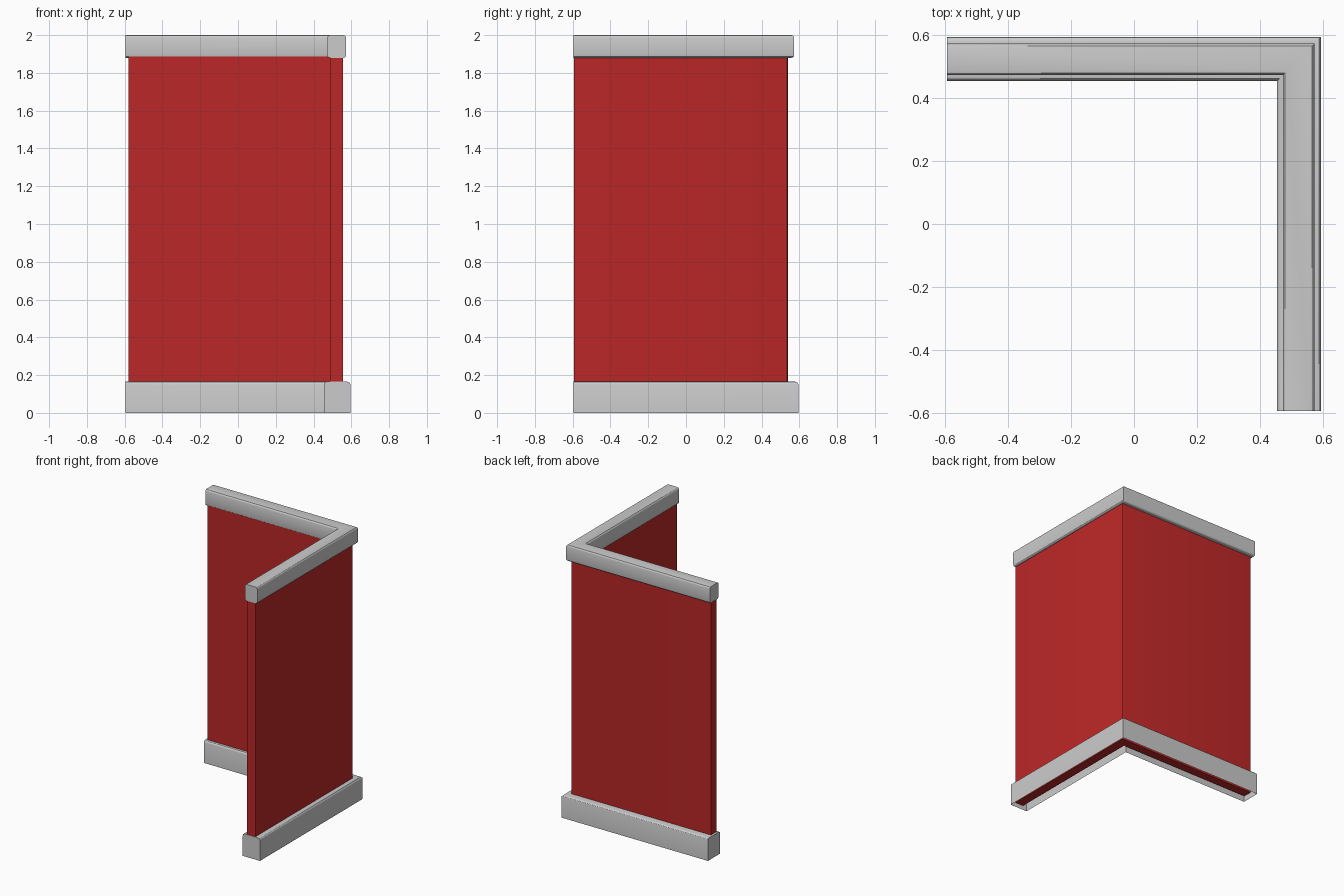
import bpy
import bmesh

cube = bpy.data.objects.get("Cube")
if cube:
    bpy.data.objects.remove(cube)


def make_material(name, colour):
    mat = bpy.data.materials.new(name)
    mat.use_nodes = True
    mat.diffuse_color = colour
    mat.node_tree.nodes["Principled BSDF"].inputs["Base Color"].default_value = colour
    return mat


def corner_prism(name, mat, start, inner, outer, bottom, top, round_edges, radius, open_below=False):
    """L-shaped prism; start, inner and outer are (x, y) pairs."""
    (sx, sy), (ix, iy), (ox, oy) = start, inner, outer
    outline = [(sx, iy), (ix, iy), (ix, sy), (ox, sy), (ox, oy), (sx, oy)]
    bm = bmesh.new()
    face = bm.faces.new([bm.verts.new((x, y, bottom)) for x, y in outline])
    grown = bmesh.ops.extrude_face_region(bm, geom=[face], use_keep_orig=True)
    new_verts = [v for v in grown["geom"] if isinstance(v, bmesh.types.BMVert)]
    bmesh.ops.translate(bm, verts=new_verts, vec=(0, 0, top - bottom))
    bmesh.ops.recalc_face_normals(bm, faces=bm.faces)
    chosen = [e for e in bm.edges if round_edges(e.verts[0].co, e.verts[1].co)]
    bmesh.ops.bevel(bm, geom=chosen, offset=radius, segments=3, profile=0.5, affect='EDGES')
    if open_below:
        under = [f for f in bm.faces if f.normal.z < -0.9]
        bmesh.ops.delete(bm, geom=under, context='FACES_ONLY')
    mesh = bpy.data.meshes.new(name)
    bm.to_mesh(mesh)
    bm.free()
    mesh.materials.append(mat)
    obj = bpy.data.objects.new(name, mesh)
    bpy.context.collection.objects.link(obj)
    bpy.ops.object.select_all(action='DESELECT')
    obj.select_set(True)
    bpy.context.view_layer.objects.active = obj
    bpy.ops.object.shade_smooth_by_angle()
    return obj


def long_edge(a, b):
    return abs(a.z - b.z) < 0.001 and (a - b).length > 0.3


def long_top_edge(a, b):
    return long_edge(a, b) and a.z > 0.1


def outer_corner(a, b):
    return abs(a.z - b.z) > 0.1 and min(a.x, a.y) > 0.5


grey = make_material("light grey", (0.6, 0.6, 0.6, 1))
red = make_material("deep red", (0.5, 0.02, 0.02, 1))

# Hollow skirting, upright panel and top rail, all turning one corner
corner_prism("base_skirting", grey, (-0.595, -0.595), (0.455, 0.455), (0.595, 0.595),
             0, 0.165, long_top_edge, 0.015, open_below=True)
corner_prism("wall_panel", red, (-0.58, -0.592), (0.488, 0.476), (0.555, 0.54),
             0.03, 1.9, outer_corner, 0.008)
corner_prism("top_rail", grey, (-0.595, -0.595), (0.473, 0.473), (0.573, 0.573),
             1.88, 2.0, long_edge, 0.014)
